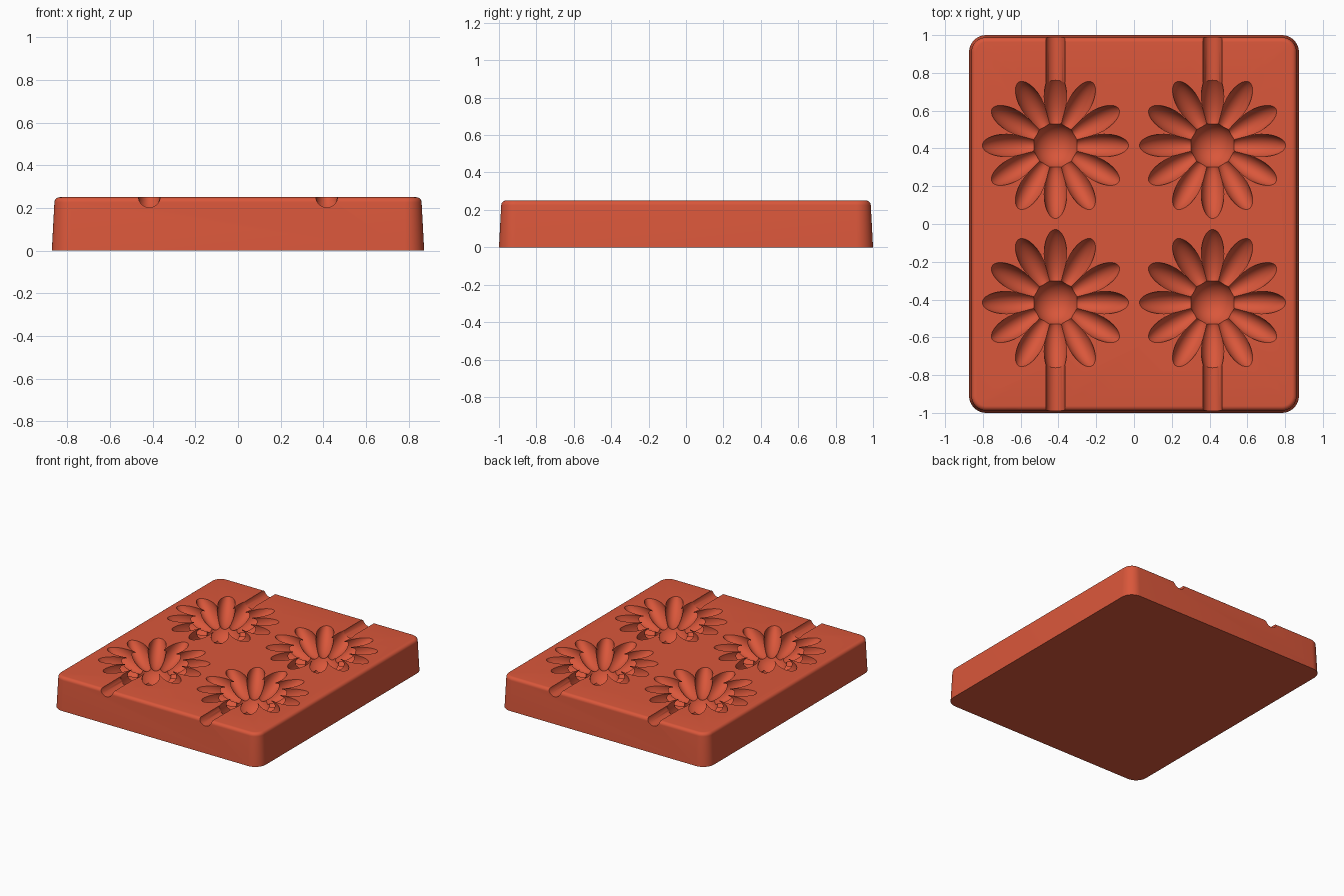
import bpy, bmesh, math
from mathutils import Matrix

cube = bpy.data.objects.get("Cube")
if cube:
    bpy.data.objects.remove(cube, do_unlink=True)

TOP = 0.25          # height of the tray
SPOT = 0.416        # flower centre offset in x and y
PETALS = 12

red = bpy.data.materials.new("terracotta red")
red.use_nodes = True
colour = (0.70, 0.095, 0.043, 1)
red.diffuse_color = colour
red.node_tree.nodes["Principled BSDF"].inputs["Base Color"].default_value = colour


def make_object(name, bm):
    bmesh.ops.recalc_face_normals(bm, faces=bm.faces)
    mesh = bpy.data.meshes.new(name)
    bm.to_mesh(mesh)
    bm.free()
    mesh.materials.append(red)
    obj = bpy.data.objects.new(name, mesh)
    bpy.context.collection.objects.link(obj)
    return obj


def combine(target, cutter, operation):
    # Merge or carve one closed shape, then discard it
    cutter.hide_render = True
    bpy.context.view_layer.objects.active = target
    mod = target.modifiers.new("combine", 'BOOLEAN')
    mod.operation = operation
    mod.solver = 'MANIFOLD'
    mod.object = cutter
    bpy.ops.object.modifier_apply(modifier=mod.name)
    bpy.data.objects.remove(cutter, do_unlink=True)


def ellipsoid(name, matrix, radii, u=28):
    bm = bmesh.new()
    bmesh.ops.create_uvsphere(bm, u_segments=u, v_segments=18, radius=1,
                              matrix=matrix @ Matrix.Diagonal((*radii, 1)))
    return make_object(name, bm)


def rounded_ring(bm, inset, z, radius=0.09, steps=10):
    verts = []
    cx, cy = 0.873 - radius, 1.0 - radius
    for corner, (sx, sy) in enumerate(((1, 1), (-1, 1), (-1, -1), (1, -1))):
        for i in range(steps + 1):
            a = math.pi / 2 * (corner + i / steps)
            r = radius - inset
            verts.append(bm.verts.new((sx * cx + r * math.cos(a), sy * cy + r * math.sin(a), z)))
    return verts


# Tray body: drafted sides with a rounded top rim
bm = bmesh.new()
rim = 0.025
profile = [(0, 0)]
for i in range(7):
    a = math.pi / 2 * i / 6
    profile.append((0.012 + rim * (1 - math.cos(a)), TOP - rim + rim * math.sin(a)))
rings = [rounded_ring(bm, inset, z) for inset, z in profile]
for low, high in zip(rings, rings[1:]):
    for i in range(len(low)):
        j = (i + 1) % len(low)
        bm.faces.new((low[i], low[j], high[j], high[i]))
bm.faces.new(rings[0][::-1])
bm.faces.new(rings[-1])
tray = make_object("mould_tray", bm)

# Flower shape: shallow dish, deep centre bowl and tilted petals
flower = ellipsoid("flower_cutter", Matrix.Translation((0, 0, TOP + 0.003)),
                   (0.205, 0.205, 0.125), 48)
flower.hide_render = True
bowl = ellipsoid("bowl_cutter", Matrix.Translation((0, 0, 0.17)), (0.122, 0.122, 0.122), 48)
combine(flower, bowl, 'UNION')
for i in range(PETALS):
    turn = Matrix.Rotation(2 * math.pi * i / PETALS, 4, 'Z')
    tilt = Matrix.Rotation(math.radians(65), 4, 'Y')
    place = turn @ Matrix.Translation((0.237, 0, 0.222)) @ tilt
    combine(flower, ellipsoid("petal_cutter", place, (0.075, 0.062, 0.172)), 'UNION')

# Carve the flowers, each with a pouring channel to the tray edge
for sx in (-1, 1):
    for sy in (-1, 1):
        cutter = flower.copy()
        cutter.data = flower.data.copy()
        cutter.data.transform(Matrix.Translation((sx * SPOT, sy * SPOT, 0)))
        bpy.context.collection.objects.link(cutter)
        combine(tray, cutter, 'DIFFERENCE')

        bm = bmesh.new()
        place = Matrix.Translation((sx * SPOT, sy * 0.93, TOP + 0.003))
        bmesh.ops.create_cone(bm, cap_ends=True, segments=32, radius1=0.051, radius2=0.051,
                              depth=0.36, matrix=place @ Matrix.Rotation(math.pi / 2, 4, 'X'))
        combine(tray, make_object("channel_cutter", bm), 'DIFFERENCE')
bpy.data.objects.remove(flower, do_unlink=True)

# Smooth shading with sharp cavity edges
bpy.ops.object.select_all(action='DESELECT')
tray.select_set(True)
bpy.context.view_layer.objects.active = tray
bpy.ops.object.shade_smooth_by_angle(angle=math.radians(32))
